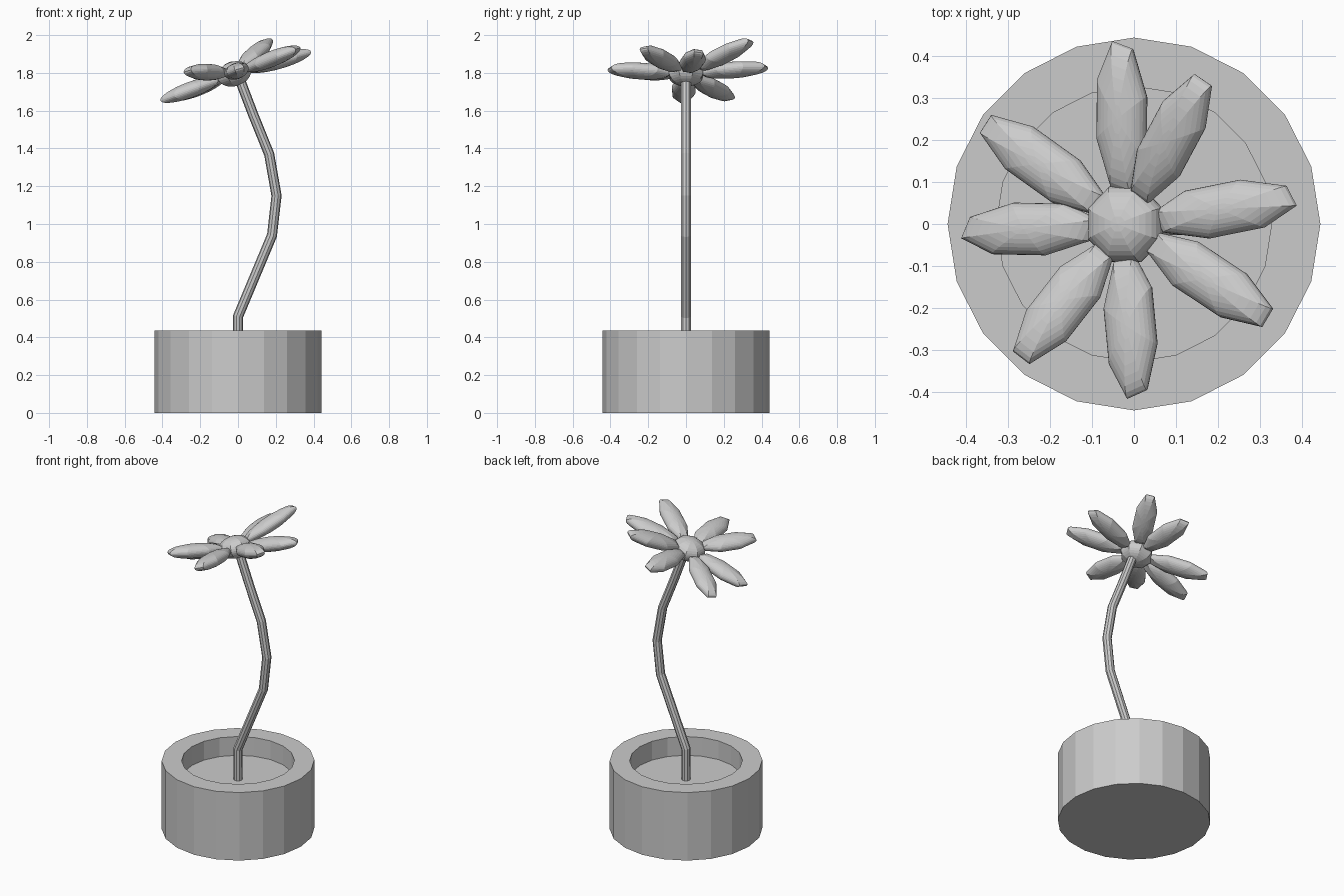
import bpy, bmesh, math
from mathutils import Vector, Matrix

if "Cube" in bpy.data.objects:
    bpy.data.objects.remove(bpy.data.objects["Cube"])


def finish(name, bm):
    bmesh.ops.recalc_face_normals(bm, faces=bm.faces)
    mesh = bpy.data.meshes.new(name)
    bm.to_mesh(mesh)
    bm.free()
    ob = bpy.data.objects.new(name, mesh)
    bpy.context.collection.objects.link(ob)
    return ob


def ring(bm, r, z, n=20):
    return [bm.verts.new((r * math.cos(math.tau * i / n), r * math.sin(math.tau * i / n), z))
            for i in range(n)]


def bridge(bm, a, b):
    n = len(a)
    for i in range(n):
        j = (i + 1) % n
        bm.faces.new((a[i], a[j], b[j], b[i]))


# pot: 20-sided drum with a recess holding the soil
bm = bmesh.new()
rings = [ring(bm, r, z) for r, z in [(0.443, 0), (0.443, 0.435), (0.327, 0.435), (0.327, 0.315)]]
for a, b in zip(rings, rings[1:]):
    bridge(bm, a, b)
bm.faces.new(rings[0])
bm.faces.new(rings[-1])
finish("pot", bm)

# stem: bent tube lying in the xz plane
path = [Vector((x, 0, z)) for x, z in
        [(0, 0.31), (0, 0.51), (0.18, 0.94), (0.204, 1.15), (0.165, 1.37), (0.08, 1.58), (0.0, 1.79)]]
bm = bmesh.new()
loops = []
for i, p in enumerate(path):
    t = (path[min(i + 1, len(path) - 1)] - path[max(i - 1, 0)]).normalized()
    side = Vector((t.z, 0, -t.x))
    loops.append([bm.verts.new(p + 0.027 * (side * math.cos(a) + Vector((0, 1, 0)) * math.sin(a)))
                  for a in [math.tau * k / 10 for k in range(10)]])
for a, b in zip(loops, loops[1:]):
    bridge(bm, a, b)
bm.faces.new(loops[0])
bm.faces.new(loops[-1])
finish("stem", bm)

# flower head tilted up towards +x
tilt = math.radians(17)
up = Vector((-math.sin(tilt), 0, math.cos(tilt)))
hub = Vector((-0.02, 0, 1.795))


def pod(name, centre, axis, size, spin):
    """Flattened ball with an eight-sided outline and smooth thickness."""
    x = axis.normalized()
    y = up.cross(x).normalized()
    z = x.cross(y)
    frame = Matrix((x, y, z)).transposed().to_4x4()
    bm = bmesh.new()
    bmesh.ops.create_uvsphere(bm, u_segments=8, v_segments=16, radius=1)
    m = (Matrix.Translation(centre) @ frame @ Matrix.Diagonal((*size, 1))
         @ Matrix.Rotation(math.radians(spin), 4, 'Z'))
    bmesh.ops.transform(bm, matrix=m, verts=bm.verts)
    return finish(name, bm)


pod("flower_centre", hub, Vector((math.cos(tilt), 0, math.sin(tilt))), (0.098, 0.098, 0.065), 22.5)

# petals: tip position and outline spin
tips = [
    ((-0.035, 0.43, 1.83), 15), ((0.165, 0.345, 1.97), 22.5),
    ((0.38, 0.06, 1.91), -15), ((0.32, -0.225, 1.93), 22.5),
    ((0.0, -0.41, 1.82), -15), ((-0.27, -0.32, 1.81), 22.5),
    ((-0.405, -0.02, 1.655), 12), ((-0.355, 0.24, 1.665), 22.5),
]
for i, (tip, spin) in enumerate(tips):
    tip = Vector(tip)
    d = tip - hub
    base = hub + d.normalized() * 0.075
    half = (tip - base).length / 2
    pod(f"petal_{i + 1}", (tip + base) / 2, d, (half / 0.94, 0.066, 0.042), spin)
